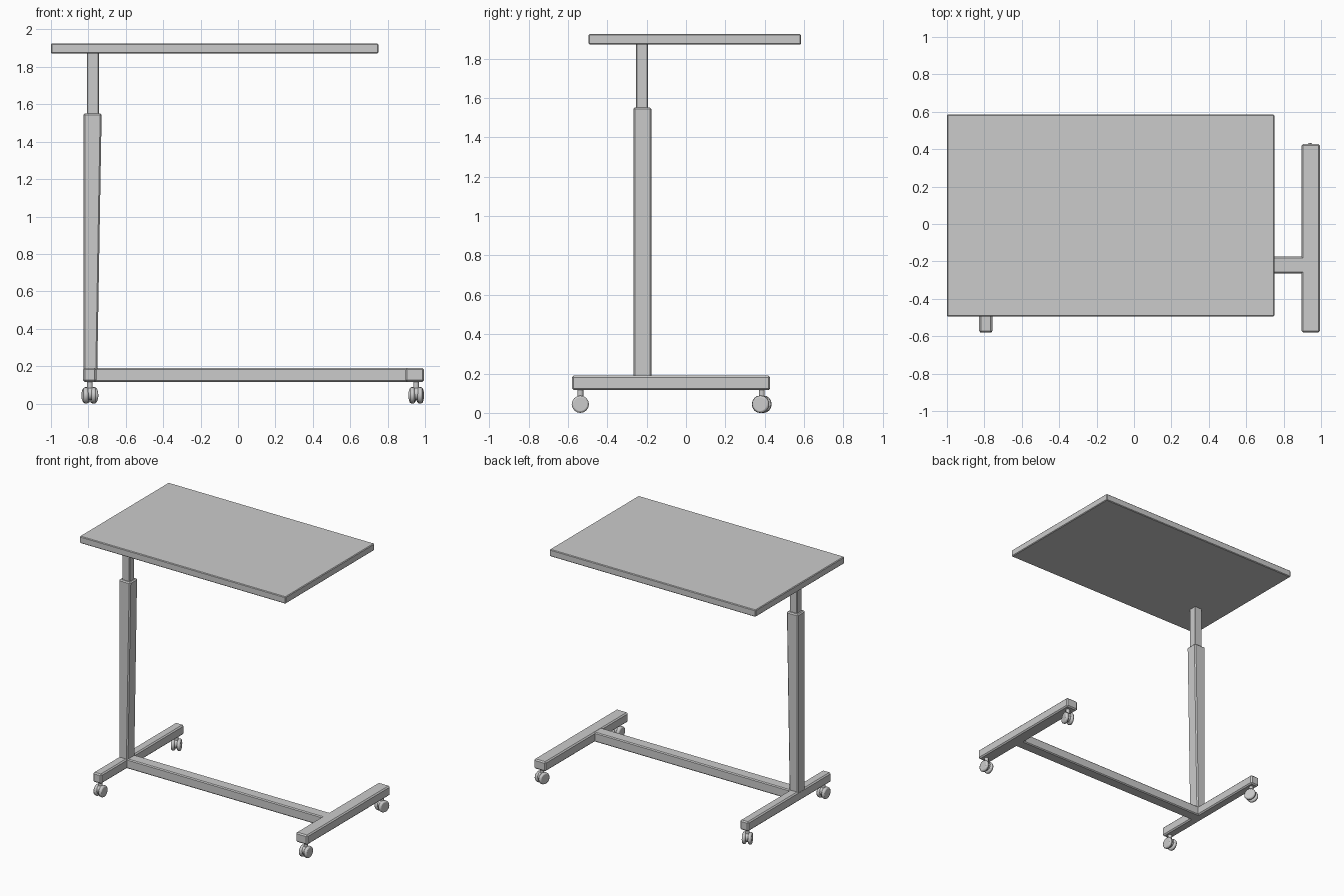
import bpy, bmesh, math
from mathutils import Matrix, Vector

if "Cube" in bpy.data.objects:
    bpy.data.objects.remove(bpy.data.objects["Cube"])


def finish(name, bm, bevel=0.0, segments=1, angle=30):
    bmesh.ops.recalc_face_normals(bm, faces=bm.faces)
    me = bpy.data.meshes.new(name)
    bm.to_mesh(me)
    bm.free()
    ob = bpy.data.objects.new(name, me)
    bpy.context.collection.objects.link(ob)
    if bevel:
        mod = ob.modifiers.new("edge", 'BEVEL')
        mod.width = bevel
        mod.segments = segments
        mod.limit_method = 'ANGLE'
        mod.angle_limit = math.radians(angle)
    return ob


def box(name, x, y, z, bevel, taper=0.0):
    """Box from ranges; taper shifts the bottom +x edge inward."""
    bm = bmesh.new()
    bmesh.ops.create_cube(bm, size=1)
    for v in bm.verts:
        fx, fy, fz = (c + 0.5 for c in v.co)
        x1 = x[1] - taper * (1 - fz)
        v.co = (x[0] + (x1 - x[0]) * fx, y[0] + (y[1] - y[0]) * fy, z[0] + (z[1] - z[0]) * fz)
    return finish(name, bm, bevel)


def cylinder(bm, radius, depth, center, axis, sides):
    rot = Matrix.Rotation(math.pi / 2, 4, 'Y') if axis == 'X' else Matrix()
    bmesh.ops.create_cone(bm, cap_ends=True, segments=sides, radius1=radius, radius2=radius,
                          depth=depth, matrix=Matrix.Translation(center) @ rot)


def caster(name, x, y, turn):
    # twin wheels
    bm = bmesh.new()
    for s in (-1, 1):
        cylinder(bm, 0.044, 0.026, (s * 0.021, 0, 0.048), 'X', 16)
    wheels = finish(name + "_wheels", bm, 0.009, 2, 40)
    # hub, hood and stem
    bm = bmesh.new()
    cylinder(bm, 0.034, 0.022, (0, 0, 0.052), 'X', 16)
    cylinder(bm, 0.015, 0.05, (0, 0, 0.096), 'Z', 12)
    fork = finish(name + "_fork", bm)
    for ob in (wheels, fork):
        ob.location = Vector((x, y, 0))
        ob.rotation_euler.z = math.radians(turn)
    wheels.location.z = -0.004


# table top
box("table_top", (-1.0, 0.75), (-0.495, 0.585), (1.872, 1.925), 0.005)

# telescopic post
box("outer_column", (-0.827, -0.729), (-0.268, -0.176), (0.15, 1.552), 0.008, taper=0.024)
box("inner_column", (-0.808, -0.744), (-0.254, -0.193), (1.45, 1.88), 0.004)

# base frame
box("cross_beam", (-0.80, 0.92), (-0.264, -0.175), (0.116, 0.189), 0.007)
box("left_foot", (-0.828, -0.757), (-0.58, 0.428), (0.116, 0.19), 0.009)
box("right_foot", (0.895, 0.995), (-0.58, 0.428), (0.116, 0.19), 0.009)

# casters
for side, x, turn in (("left", -0.792, 8), ("right", 0.953, -5)):
    caster(side + "_front_caster", x, -0.537, 0)
    caster(side + "_rear_caster", x, 0.385, turn * 3)

# smooth only the round parts
for ob in bpy.data.objects:
    if "caster" in ob.name:
        bpy.ops.object.select_all(action='DESELECT')
        ob.select_set(True)
        bpy.context.view_layer.objects.active = ob
        bpy.ops.object.shade_smooth_by_angle(angle=math.radians(35))
